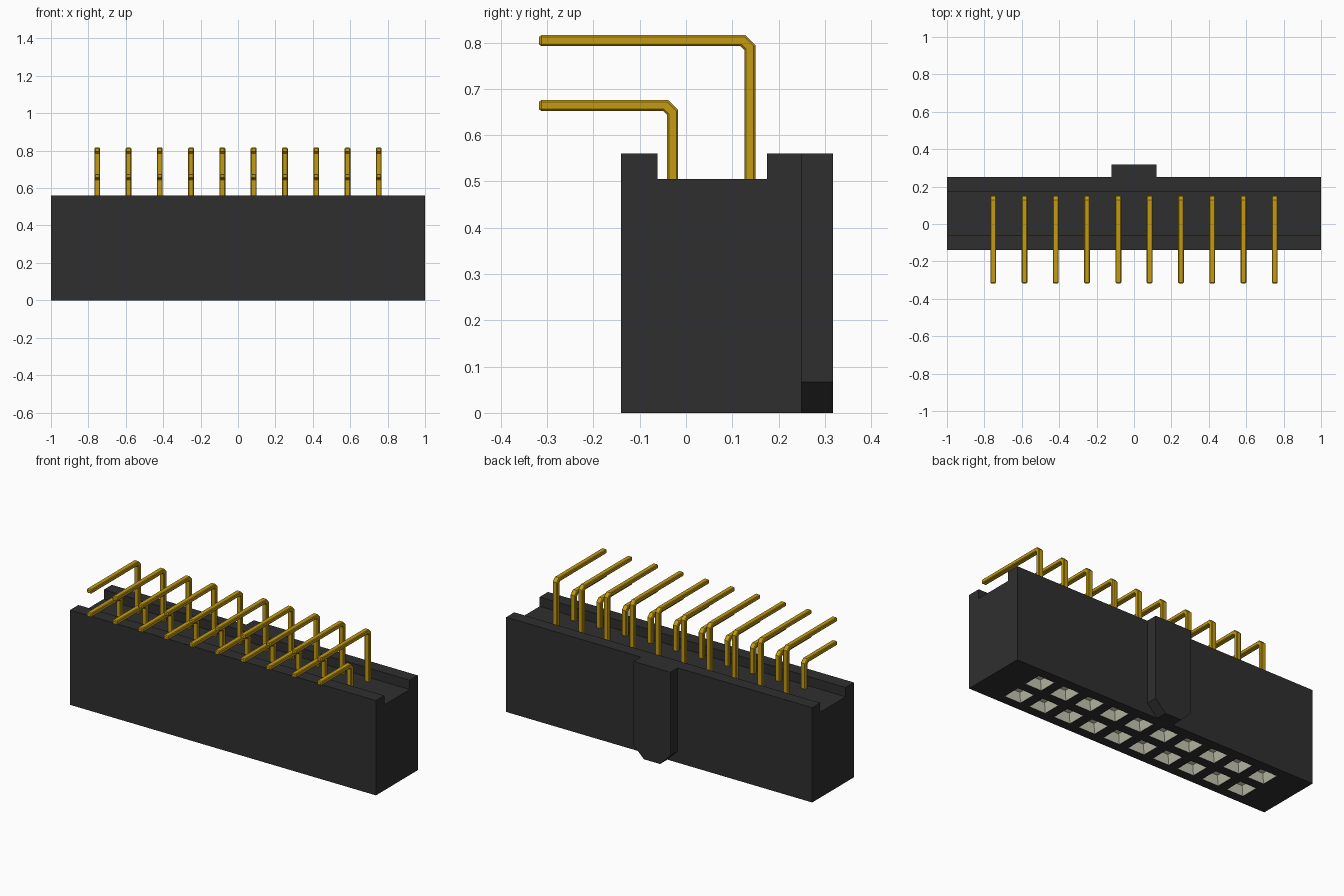
import bpy, bmesh
from mathutils import Vector

old = bpy.data.objects.get("Cube")
if old:
    bpy.data.objects.remove(old, do_unlink=True)

PITCH = 0.1673
COLUMNS = [(i - 4.5) * PITCH for i in range(10)]
ROWS = (-0.029, 0.138)


def material(name, colour):
    m = bpy.data.materials.new(name)
    m.use_nodes = True
    m.diffuse_color = (*colour, 1)
    m.node_tree.nodes["Principled BSDF"].inputs["Base Color"].default_value = (*colour, 1)
    return m


black = material("black plastic", (0.028, 0.028, 0.028))
gold = material("gold pin", (0.55, 0.33, 0.006))
silver = material("pale contact", (0.70, 0.70, 0.55))


def finish(bm, name, *mats):
    bmesh.ops.recalc_face_normals(bm, faces=bm.faces)
    mesh = bpy.data.meshes.new(name)
    bm.to_mesh(mesh)
    bm.free()
    for m in mats:
        mesh.materials.append(m)
    obj = bpy.data.objects.new(name, mesh)
    bpy.context.collection.objects.link(obj)
    return obj


def prism(points, offset):
    """Extrude a closed outline along an offset vector."""
    bm = bmesh.new()
    face = bm.faces.new([bm.verts.new(p) for p in points])
    out = bmesh.ops.extrude_face_region(bm, geom=[face], use_keep_orig=True)
    moved = [g for g in out["geom"] if isinstance(g, bmesh.types.BMVert)]
    bmesh.ops.translate(bm, verts=moved, vec=offset)
    bmesh.ops.recalc_face_normals(bm, faces=bm.faces)
    return bm


# Housing: channelled profile run along x
profile = [(-0.14, 0), (0.25, 0), (0.25, 0.56), (0.175, 0.56),
           (0.175, 0.505), (-0.062, 0.505), (-0.062, 0.56), (-0.14, 0.56)]
bm = prism([(-1, y, z) for y, z in profile], (2, 0, 0))


# Sockets: divide the underside, then sink each opening into a funnel
def underside():
    return [f for f in bm.faces if f.normal.z < -0.9 and f.calc_center_median().z < 0.01]


def cut_underside(point, normal):
    faces = underside()
    edges = {e for f in faces for e in f.edges}
    verts = {v for f in faces for v in f.verts}
    bmesh.ops.bisect_plane(bm, geom=faces + list(edges) + list(verts),
                           plane_co=point, plane_no=normal)


HALF = 0.054
for side in (-HALF, HALF):
    for x in COLUMNS:
        cut_underside((x + side, 0, 0), (1, 0, 0))
    for y in ROWS:
        cut_underside((0, y + side, 0), (0, 1, 0))


def is_socket(f):
    c = f.calc_center_median()
    return (min(abs(c.x - x) for x in COLUMNS) < 0.01
            and min(abs(c.y - y) for y in ROWS) < 0.01)


sockets = [f for f in underside() if is_socket(f)]
funnel = bmesh.ops.inset_individual(bm, faces=sockets, thickness=0.04, depth=-0.04)
for f in sockets + funnel["faces"]:
    f.material_index = 1
finish(bm, "housing", black, silver)

# Polarising key with chamfered lower corners
W, C = 0.12, 0.067
key = [(-W, C), (C - W, 0), (W - C, 0), (W, C), (W, 0.56), (-W, 0.56)]
finish(prism([(x, 0.25, z) for x, z in key], (0, 0.068, 0)), "polarising_key", black)

# Pins: chamfered rectangular section swept round a right-angle bend
HX, HY, CH, BEND, TIP = 0.0155, 0.012, 0.004, 0.015, -0.318
section = [(sx * a, sy * b) for sx, sy, flip in
           ((1, 1, 0), (-1, 1, 1), (-1, -1, 0), (1, -1, 1))
           for a, b in ((HX, HY - CH), (HX - CH, HY))[::-1 if flip else 1]]


def pin(name, x, y, top):
    # Each station: centre y, centre z, in-plane normal, section scale
    stations = [(y, 0.45, (1, 0), 1), (y, top - BEND, (1, 0.414), 1),
                (y - BEND, top, (0.414, 1), 1), (TIP + 0.006, top, (0, 1), 1),
                (TIP, top, (0, 1), 0.65)]
    bm = bmesh.new()
    rings = [[bm.verts.new((x + u * s, cy + v * s * n[0], cz + v * s * n[1]))
              for u, v in section] for cy, cz, n, s in stations]
    for a, b in zip(rings, rings[1:]):
        for i in range(len(section)):
            j = (i + 1) % len(section)
            bm.faces.new((a[i], a[j], b[j], b[i]))
    bm.faces.new(rings[0])
    bm.faces.new(rings[-1])
    finish(bm, name, gold)


for i, x in enumerate(COLUMNS, 1):
    pin(f"short_pin_{i}", x, ROWS[0], 0.664)
    pin(f"tall_pin_{i}", x, ROWS[1], 0.804)
